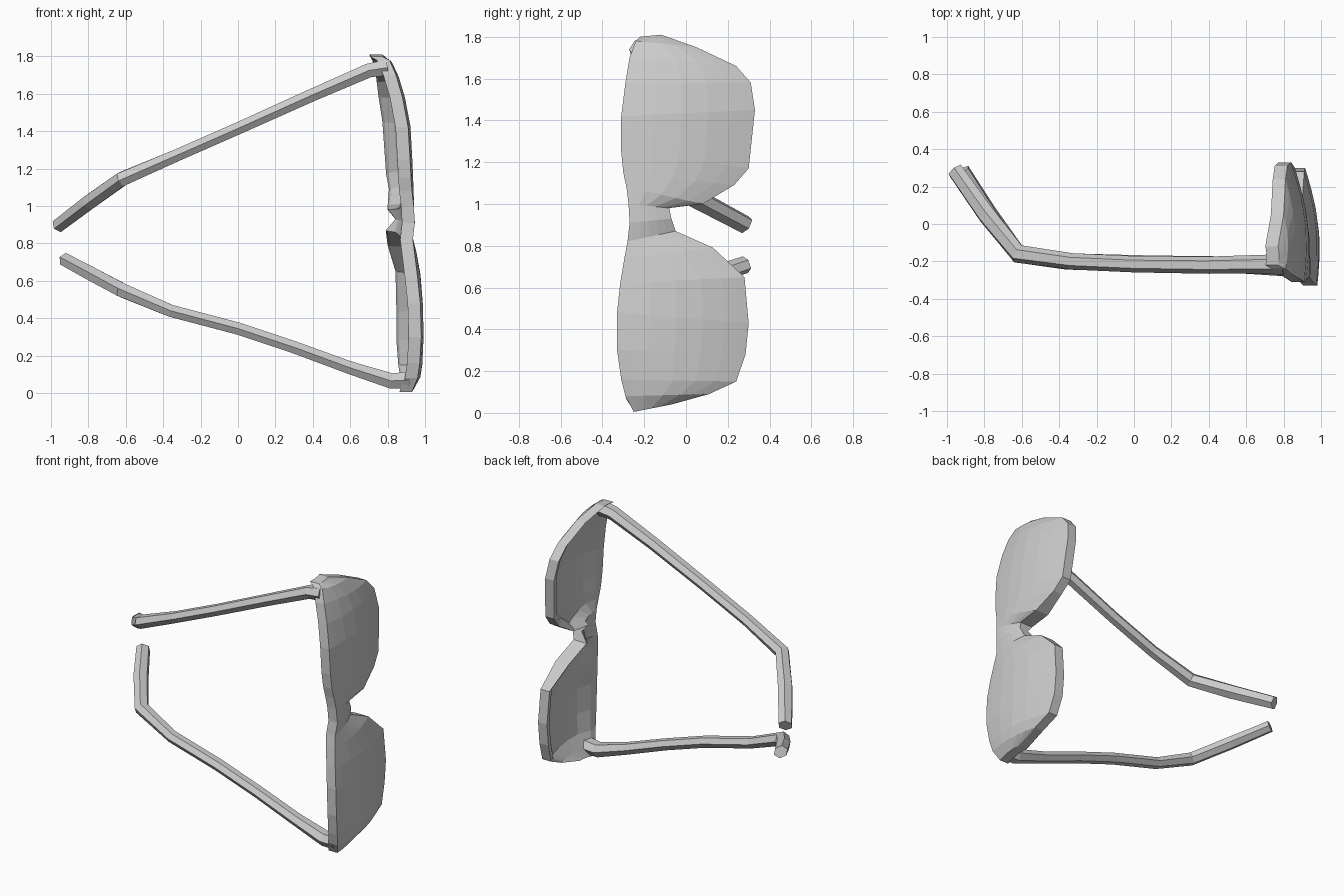
import bpy
import bmesh
from math import sin, cos, pi
from mathutils import Vector

if "Cube" in bpy.data.objects:
    bpy.data.objects.remove(bpy.data.objects["Cube"])


def loft(name, rings):
    """Skin closed rings of equal length and cap both ends."""
    n = len(rings[0])
    verts = [tuple(p) for ring in rings for p in ring]
    faces = [(i * n + j, i * n + (j + 1) % n, (i + 1) * n + (j + 1) % n, (i + 1) * n + j)
             for i in range(len(rings) - 1) for j in range(n)]
    faces += [tuple(range(n)), tuple(range(len(verts) - n, len(verts)))]
    mesh = bpy.data.meshes.new(name)
    mesh.from_pydata(verts, [], faces)
    obj = bpy.data.objects.new(name, mesh)
    bpy.context.collection.objects.link(obj)
    bm = bmesh.new()
    bm.from_mesh(mesh)
    bmesh.ops.recalc_face_normals(bm, faces=bm.faces)
    bm.to_mesh(mesh)
    bm.free()
    return obj


# Front shell: brow edge (y, z), cheek edge (y, z), outer x at both edges
rows = [
    (-.25, .005, -.07, .04, .93, .92), (-.29, .08, .11, .09, .96, .935),
    (-.31, .16, .24, .15, .972, .925), (-.33, .30, .285, .28, .98, .915),
    (-.33, .48, .30, .43, .975, .915), (-.315, .62, .28, .65, .96, .91),
    (-.295, .74, .13, .79, .945, .90), (-.28, .82, -.05, .87, .935, .89),
    (-.27, .91, -.07, .93, .945, .91), (-.275, 1.0, -.08, .98, .94, .90),
    (-.285, 1.08, .08, 1.0, .93, .90), (-.30, 1.15, .23, 1.09, .925, .875),
    (-.31, 1.25, .30, 1.17, .92, .86), (-.31, 1.42, .33, 1.45, .91, .84),
    (-.29, 1.58, .31, 1.58, .88, .82), (-.27, 1.70, .24, 1.66, .845, .81),
    (-.24, 1.78, .05, 1.75, .81, .80), (-.22, 1.80, -.12, 1.81, .77, .77),
]
columns = [0, .09, .25, .45, .65, .82, .93, 1]
rings = []
for i, (y0, z0, y1, z1, x0, x1) in enumerate(rows):
    front, back = [], []
    end = i in (0, 1, 16, 17)
    bridge = 7 <= i <= 9
    for t in columns:
        y, z = y0 + (y1 - y0) * t, z0 + (z1 - z0) * t
        x = x0 + (x1 - x0) * t + .065 * (y1 - y0) * sin(pi * t)
        # Thin lens in the middle, deeper rim around it, nose pads at the notch
        depth = .068 if t < .1 or t > .9 or end or bridge else .04
        if i in (6, 7, 9, 10) and t > .9:
            depth = .10
        front.append((x, y, z))
        back.append((x - depth, y, z))
    rings.append(front + back[::-1])
loft("lens_front", rings)


# Temple arms: six-sided bars swept along a bent path, (x, y, z, width scale)
def temple(name, path, half_width=.036, half_height=.046):
    pts = [Vector(p[:3]) for p in path]
    sections = []
    for i, p in enumerate(pts):
        a, b = pts[max(i - 1, 0)], pts[min(i + 1, len(pts) - 1)]
        d = (b - a).normalized()
        side = Vector((-d.z, 0, d.x)).normalized()
        up = d.cross(side).normalized()
        s = path[i][3]
        sections.append([p + side * half_width * s * cos(k * pi / 3 + pi / 6) * 1.1
                         + up * half_height * s * sin(k * pi / 3 + pi / 6) for k in range(6)])
    return loft(name, sections)


temple("upper_temple", [
    (.80, -.215, 1.74, 1.25), (.70, -.215, 1.725, 1.1), (.40, -.22, 1.595, 1),
    (0, -.215, 1.415, .95), (-.33, -.20, 1.27, .95), (-.62, -.16, 1.145, 1.1),
    (-.79, .05, 1.025, 1.15), (-.955, .285, .90, 1.05)])
temple("lower_temple", [
    (.92, -.23, .07, 1.3), (.82, -.225, .065, 1.2), (.60, -.22, .135, 1),
    (.30, -.215, .245, .95), (0, -.21, .345, .95), (-.36, -.20, .44, .95),
    (-.62, -.16, .55, 1.1), (-.78, .06, .635, 1.1), (-.92, .285, .71, 1)])
